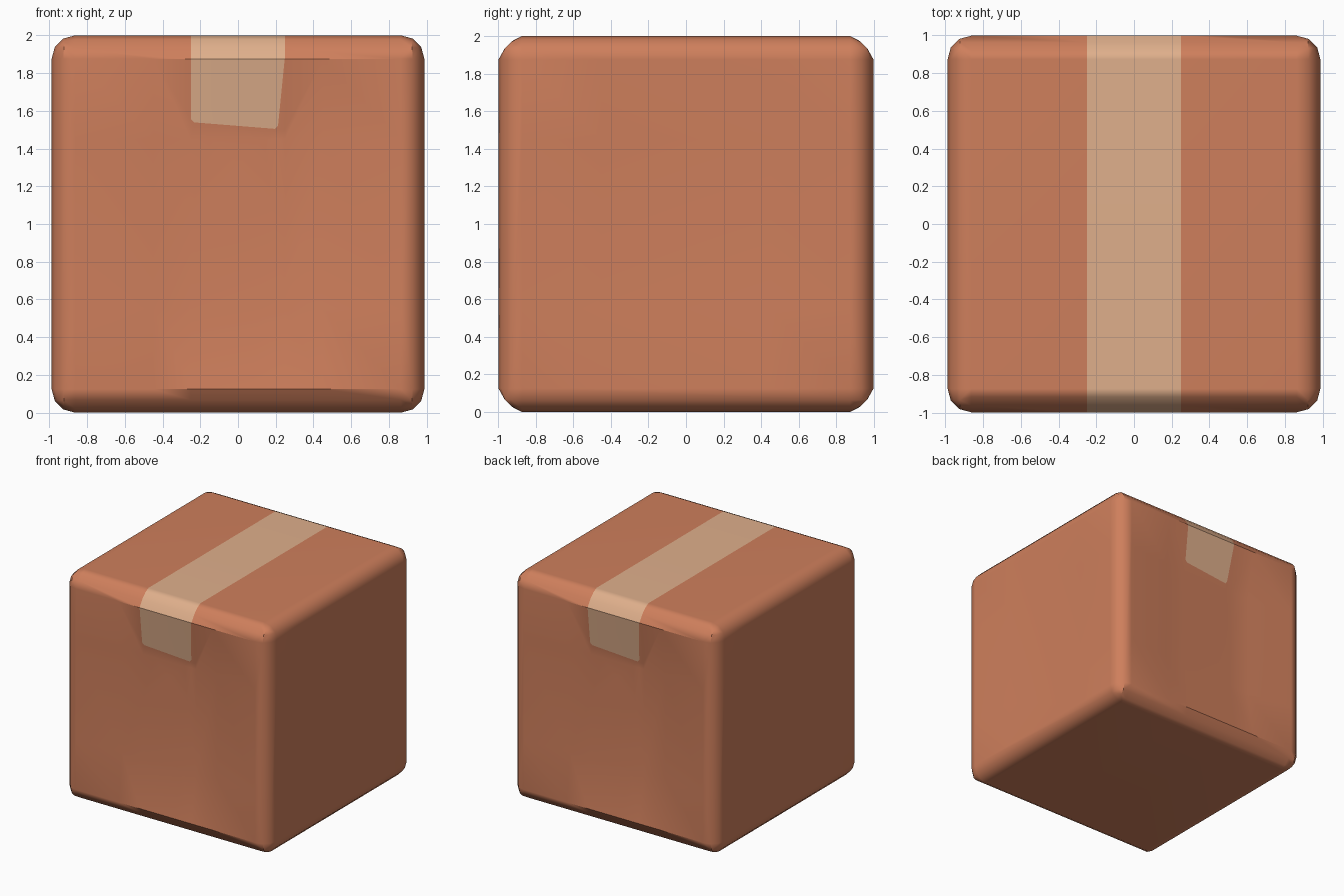
import bpy, bmesh
from math import pi
from mathutils import Vector

if "Cube" in bpy.data.objects:
    bpy.data.objects.remove(bpy.data.objects["Cube"], do_unlink=True)

HALVES = (0.988, 0.998, 1.0)
ROUND = 0.125
TAPE = 0.25            # half width of the tape
SAG = (0.03, 0.055)    # how far the side and the front/back walls sag inward
RAMP = 0.42            # width of the slope around each sag


def material(name, colour):
    mat = bpy.data.materials.new(name)
    mat.use_nodes = True
    mat.diffuse_color = (*colour, 1)
    mat.node_tree.nodes["Principled BSDF"].inputs["Base Color"].default_value = (*colour, 1)
    return mat


def cut(bm, faces, point, normal):
    """Split the given faces along a plane."""
    geom = set(faces)
    for f in faces:
        geom.update(f.edges, f.verts)
    bmesh.ops.bisect_plane(bm, geom=list(geom), dist=1e-5,
                           plane_co=point, plane_no=normal)


def wall(bm, axis, side):
    """Faces of the flat wall on one side of an axis."""
    return [f for f in bm.faces if f.normal[axis] * side > 0.99]


# Box with rounded edges
bm = bmesh.new()
bmesh.ops.create_cube(bm, size=2)
for v in bm.verts:
    v.co = (v.co.x * HALVES[0], v.co.y * HALVES[1], v.co.z + 1)
bmesh.ops.bevel(bm, geom=bm.edges[:], offset=ROUND, offset_type="OFFSET",
                segments=3, profile=0.5, affect="EDGES")

# Flatter edges along the front and back
for v in bm.verts:
    along_x = abs(v.co.x) < HALVES[0] - ROUND + 0.01
    in_y = HALVES[1] - ROUND + 0.01 < abs(v.co.y) < HALVES[1] - 0.001
    in_z = HALVES[2] - ROUND + 0.01 < abs(v.co.z - 1) < HALVES[2] - 0.001
    if along_x and in_y and in_z:
        v.co.y *= 0.98
        v.co.z = 1 + (v.co.z - 1) * 0.995
bm.normal_update()

# Strip down the middle, for the tape
for x in (-TAPE, TAPE):
    cut(bm, bm.faces[:], (x, 0, 1), (1, 0, 0))

# Torn tape ends: x, z of a point on each cut and its inward direction
TORN = [(-0.25, 1.54, 0.08, 1), (0.247, 1.87, -1, 0.1),
        (-0.25, 1.557, 1, 1), (0.211, 1.52, -1, 1)]
for side in (-1, 1):
    for x, z, nx, nz in TORN:
        strip = [f for f in wall(bm, 1, side)
                 if abs(f.calc_center_median().x) < TAPE]
        cut(bm, strip, (-side * x, 0, z), (-side * nx, 0, nz))


def is_tape(face):
    c = face.calc_center_median()
    if abs(c.x) > TAPE:
        return False
    if c.z > 2 - ROUND:
        return True
    if abs(face.normal.y) < 0.99:
        return False
    turn = 1 if c.y < 0 else -1
    return all((turn * c.x - x) * nx + (c.z - z) * nz > 0 for x, z, nx, nz in TORN)


for f in bm.faces:
    f.material_index = int(is_tape(f))

# Sagging walls: a sunken middle with a slope around it
for axis in (0, 1):
    across = Vector((0, 0, 0))
    across[1 - axis] = 1
    for side in (-1, 1):
        for t in (-0.45, 0.45):
            cut(bm, wall(bm, axis, side), across * t, across)
        for z in (0.55, 1.45):
            cut(bm, wall(bm, axis, side), (0, 0, z), (0, 0, 1))


def slope(distance, half):
    return min(1, max(0, (half - ROUND - abs(distance)) / RAMP))


for v in bm.verts:
    for axis in (0, 1):
        if abs(v.co[axis]) > HALVES[axis] - 0.001:
            side = 1 if v.co[axis] > 0 else -1
            other = v.co[1 - axis]
            depth = SAG[axis]
            if axis == 1:
                depth -= side * other * 0.03
            v.co[axis] -= (side * depth * slope(other, HALVES[1 - axis])
                           * slope(v.co.z - 1, HALVES[2]))
            break

mesh = bpy.data.meshes.new("taped_box")
bm.to_mesh(mesh)
bm.free()
mesh.materials.append(material("cardboard brown", (0.62, 0.212, 0.107)))
mesh.materials.append(material("tape tan", (0.74, 0.43, 0.26)))
box = bpy.data.objects.new("taped_box", mesh)
bpy.context.collection.objects.link(box)
bpy.ops.object.select_all(action="DESELECT")
box.select_set(True)
bpy.context.view_layer.objects.active = box
bpy.ops.object.shade_smooth_by_angle(angle=pi / 5)
weighted = box.modifiers.new("even_shading", "WEIGHTED_NORMAL")
weighted.keep_sharp = True
